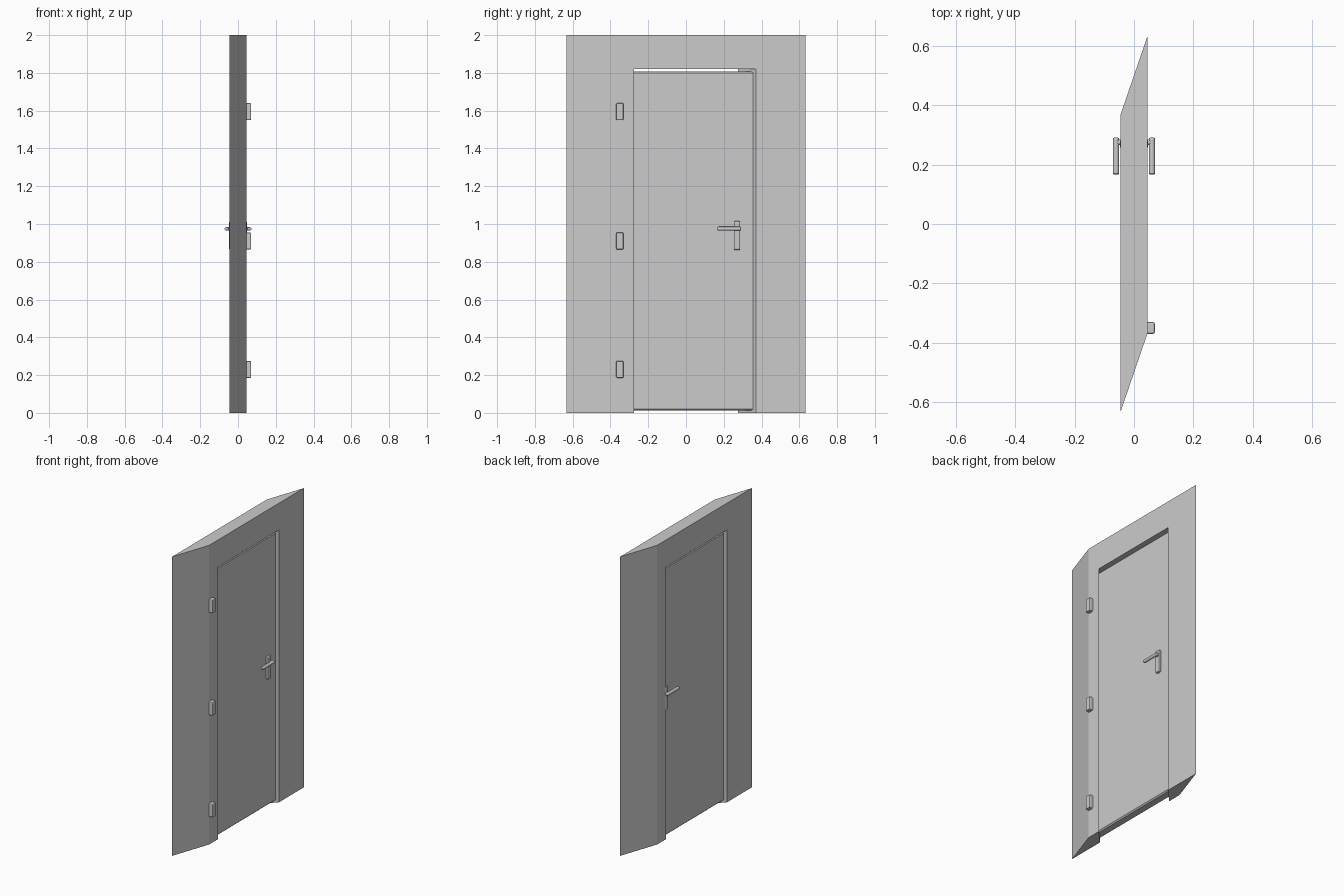
import bpy, bmesh, math

if "Cube" in bpy.data.objects:
    bpy.data.objects.remove(bpy.data.objects["Cube"])


def loft(name, front, back, x):
    """Solid between a (y, z) profile at +x and its counterpart at -x."""
    bm = bmesh.new()
    f = [bm.verts.new((x, y, z)) for y, z in front]
    b = [bm.verts.new((-x, y, z)) for y, z in back]
    bm.faces.new(f)
    bm.faces.new(b[::-1])
    n = len(f)
    for i in range(n):
        j = (i + 1) % n
        bm.faces.new((f[j], f[i], b[i], b[j]))
    bmesh.ops.recalc_face_normals(bm, faces=bm.faces)
    me = bpy.data.meshes.new(name)
    bm.to_mesh(me)
    bm.free()
    ob = bpy.data.objects.new(name, me)
    bpy.context.collection.objects.link(ob)
    return ob


def bevel(ob, width, segments):
    m = ob.modifiers.new("bevel", 'BEVEL')
    m.width, m.segments = width, segments
    m.limit_method = 'ANGLE'
    m.angle_limit = math.radians(40)


def box(name, lo, hi, width, segments=2):
    bpy.ops.mesh.primitive_cube_add(size=1, location=[(a + b) / 2 for a, b in zip(lo, hi)])
    ob = bpy.context.object
    ob.name = name
    ob.scale = [b - a for a, b in zip(lo, hi)]
    bpy.ops.object.transform_apply(location=False, rotation=False, scale=True)
    bevel(ob, width, segments)
    return ob


def rod(name, centre, radius, length, axis, width=0):
    rot = (math.pi / 2, 0, 0) if axis == 'y' else (0, math.pi / 2, 0)
    bpy.ops.mesh.primitive_cylinder_add(vertices=16, radius=radius, depth=length,
                                        location=centre, rotation=rot)
    ob = bpy.context.object
    ob.name = name
    bpy.ops.object.shade_smooth_by_angle(angle=math.radians(35))
    if width:
        bevel(ob, width, 2)
    return ob


# wall slab: slanted ends and a splayed doorway
zs = (0, 0, 1.82, 1.82, 0, 0, 2, 2)
front_y = (-0.37, -0.275, -0.275, 0.37, 0.37, 0.632, 0.632, -0.37)
back_y = (-0.632, -0.37, -0.37, 0.275, 0.275, 0.37, 0.37, -0.632)
loft("wall", list(zip(front_y, zs)), list(zip(back_y, zs)), 0.045)

# door leaf: recessed, same splay, chamfered along top and bottom
D, LO, HI, C = 0.03, 0.012, 1.808, 0.008
dz = (LO, LO, HI, HI)
leaf = loft("door_leaf", list(zip((-0.30, 0.36, 0.36, -0.30), dz)),
            list(zip((-0.36, 0.30, 0.30, -0.36), dz)), D)
bm = bmesh.new()
bm.from_mesh(leaf.data)
long_edges = [e for e in bm.edges
              if abs(e.verts[0].co.z - e.verts[1].co.z) < 1e-4
              and abs(e.verts[0].co.x - e.verts[1].co.x) < 1e-4]
bmesh.ops.bevel(bm, geom=long_edges, offset=C, segments=1, affect='EDGES', profile=0.5)
bm.to_mesh(leaf.data)
bm.free()

# hinges
for i, z in enumerate((0.23, 0.91, 1.595)):
    box(f"hinge_{i + 1}", (0.035, -0.37, z - 0.045), (0.07, -0.331, z + 0.045), 0.006)

# handle set on both faces
for side, s in (("front", 1), ("back", -1)):
    x0, x1 = sorted((s * 0.025, s * 0.047))
    box(f"handle_plate_{side}", (x0, 0.253, 0.862), (x1, 0.287, 1.015), 0.007)
    rod(f"handle_stem_{side}", (s * 0.045, 0.275, 0.975), 0.009, 0.036, 'x')
    rod(f"handle_lever_{side}", (s * 0.0605, 0.229, 0.975), 0.0105, 0.124, 'y', 0.004)
